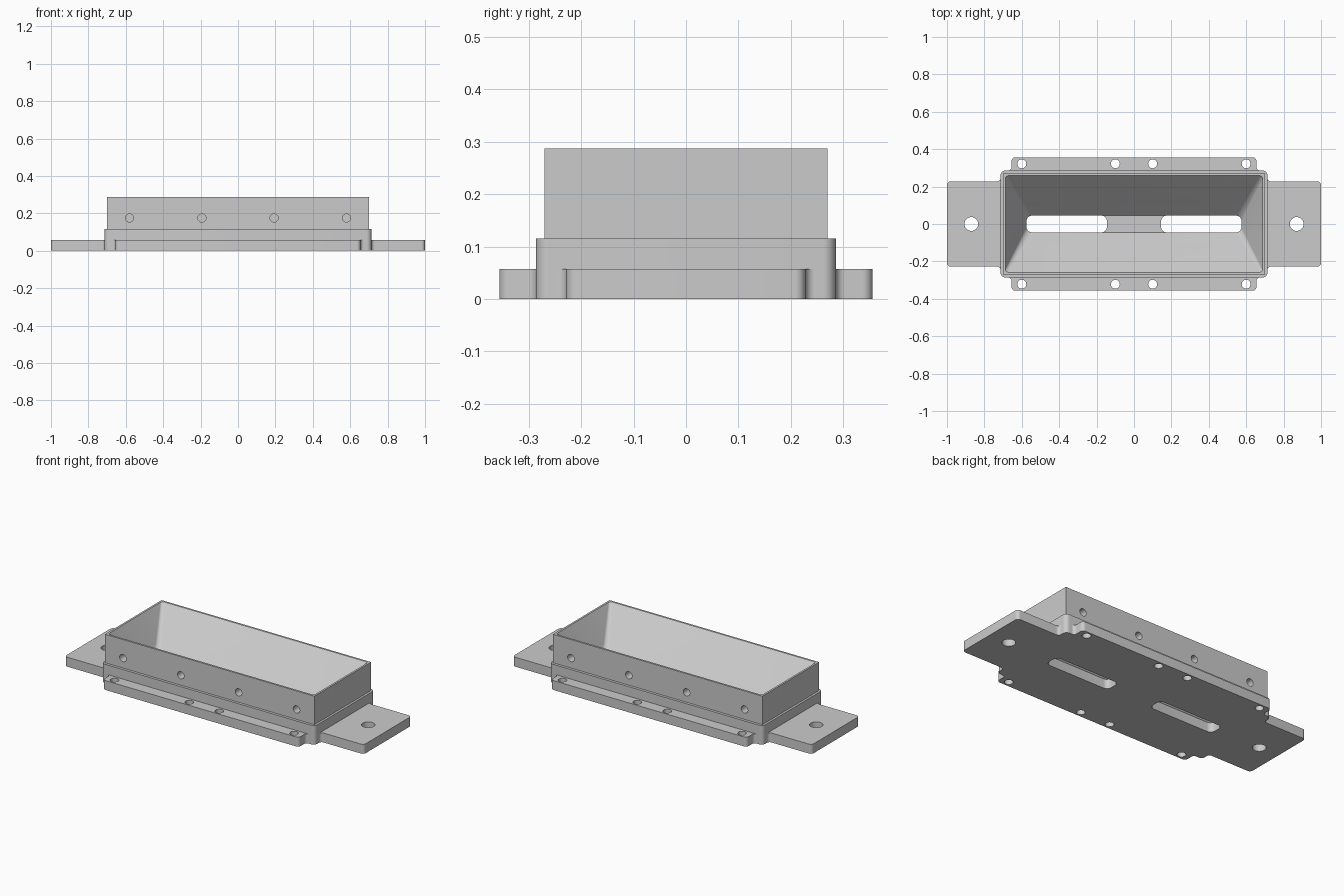
import bpy
import bmesh
from math import radians, sin, tan
from mathutils import Matrix, Vector

if "Cube" in bpy.data.objects:
    bpy.data.objects.remove(bpy.data.objects["Cube"], do_unlink=True)

# Heights of the three stacked tiers
PLATE_TOP, BODY_TOP, RIM_TOP = 0.057, 0.115, 0.287

grey = bpy.data.materials.new("plain grey")
grey.use_nodes = True
grey.diffuse_color = (0.6, 0.6, 0.6, 1)
grey.node_tree.nodes["Principled BSDF"].inputs["Base Color"].default_value = (0.6, 0.6, 0.6, 1)


def rounded(corners, steps=8):
    """Outline from (x, y, radius) corners, filleted whether convex or concave."""
    outline = []
    pts = [Vector((x, y, 0)) for x, y, r in corners]
    for i, p in enumerate(pts):
        r = corners[i][2]
        if r == 0:
            outline.append(p)
            continue
        a = (pts[i - 1] - p).normalized()
        b = (pts[(i + 1) % len(pts)] - p).normalized()
        half = a.angle(b) / 2
        centre = p + (a + b).normalized() * r / sin(half)
        start = (p + a * r / tan(half) - centre).normalized()
        end = (p + b * r / tan(half) - centre).normalized()
        outline += [centre + r * start.slerp(end, k / steps) for k in range(steps + 1)]
    return outline


def rect(x, y, r=0, cx=0):
    return rounded([(cx + x, -y, r), (cx + x, y, r), (cx - x, y, r), (cx - x, -y, r)])


def loft(bm, low, high, z0, z1):
    bottom = [bm.verts.new((p.x, p.y, z0)) for p in low]
    top = [bm.verts.new((p.x, p.y, z1)) for p in high]
    bm.faces.new(bottom[::-1])
    bm.faces.new(top)
    for i in range(len(low)):
        j = (i + 1) % len(low)
        bm.faces.new((bottom[i], bottom[j], top[j], top[i]))


def drill(bm, x, y, z, r, depth, across=False):
    turn = Matrix.Rotation(radians(90), 4, 'X') if across else Matrix()
    bmesh.ops.create_cone(bm, cap_ends=True, segments=32, radius1=r, radius2=r,
                          depth=depth, matrix=Matrix.Translation((x, y, z)) @ turn)


def make_object(name, bm):
    bmesh.ops.recalc_face_normals(bm, faces=bm.faces)
    mesh = bpy.data.meshes.new(name)
    bm.to_mesh(mesh)
    bm.free()
    obj = bpy.data.objects.new(name, mesh)
    bpy.context.collection.objects.link(obj)
    return obj


def make_part(name, outline, z0, z1, cutters):
    bm = bmesh.new()
    loft(bm, outline, outline, z0, z1)
    obj = make_object(name, bm)
    obj.data.materials.append(grey)
    for cut_bm in cutters:
        cutter = make_object(name + "_cutter", cut_bm)
        cutter.hide_render = True
        bpy.ops.object.select_all(action='DESELECT')
        obj.select_set(True)
        bpy.context.view_layer.objects.active = obj
        mod = obj.modifiers.new("cut", 'BOOLEAN')
        mod.operation, mod.solver, mod.object = 'DIFFERENCE', 'EXACT', cutter
        bpy.ops.object.modifier_apply(modifier=mod.name)
        bpy.data.objects.remove(cutter, do_unlink=True)
    bpy.ops.object.shade_smooth_by_angle(angle=radians(30))


def funnel():
    """Tapered hopper volume, extended a little beyond floor and rim."""
    bm = bmesh.new()
    levels = []
    for z in (PLATE_TOP - 0.01, RIM_TOP + 0.005):
        t = (z - PLATE_TOP) / (RIM_TOP - PLATE_TOP)
        levels.append(rect(0.575 + 0.113 * t, 0.045 + 0.213 * t, 0.03 - 0.015 * t))
    loft(bm, *levels, PLATE_TOP - 0.01, RIM_TOP + 0.005)
    return bm


# Base plate: end tabs, side flanges and body corners in one filleted outline
quarter = [(1, 0.228, 0.02), (0.713, 0.228, 0.018), (0.713, 0.286, 0.025),
           (0.655, 0.286, 0.018), (0.655, 0.356, 0.02)]
half_outline = quarter + [(-x, y, r) for x, y, r in reversed(quarter)]
plate_outline = rounded(half_outline + [(x, -y, r) for x, y, r in reversed(half_outline)])

# Mounting holes and the two outlet slots
holes = bmesh.new()
for side in (-1, 1):
    drill(holes, side * 0.87, 0, 0.03, 0.037, 0.2)
    for x in (-0.6, -0.1, 0.1, 0.6):
        drill(holes, x, side * 0.322, 0.03, 0.024, 0.2)
    slot = rect(0.215, 0.045, 0.03, cx=side * 0.36)
    loft(holes, slot, slot, -0.1, 0.2)
make_part("base_plate", plate_outline, 0, PLATE_TOP, [holes])

# Stepped collar around the hopper
make_part("lower_collar", rect(0.713, 0.286, 0.025), PLATE_TOP, BODY_TOP, [funnel()])

# Hopper box with blind screw holes front and back
screws = bmesh.new()
for side in (-1, 1):
    for x in (-0.58, -0.193, 0.193, 0.58):
        drill(screws, x, side * 0.27, 0.175, 0.022, 0.12, across=True)
make_part("hopper_box", rect(0.7, 0.27), BODY_TOP, RIM_TOP, [funnel(), screws])
